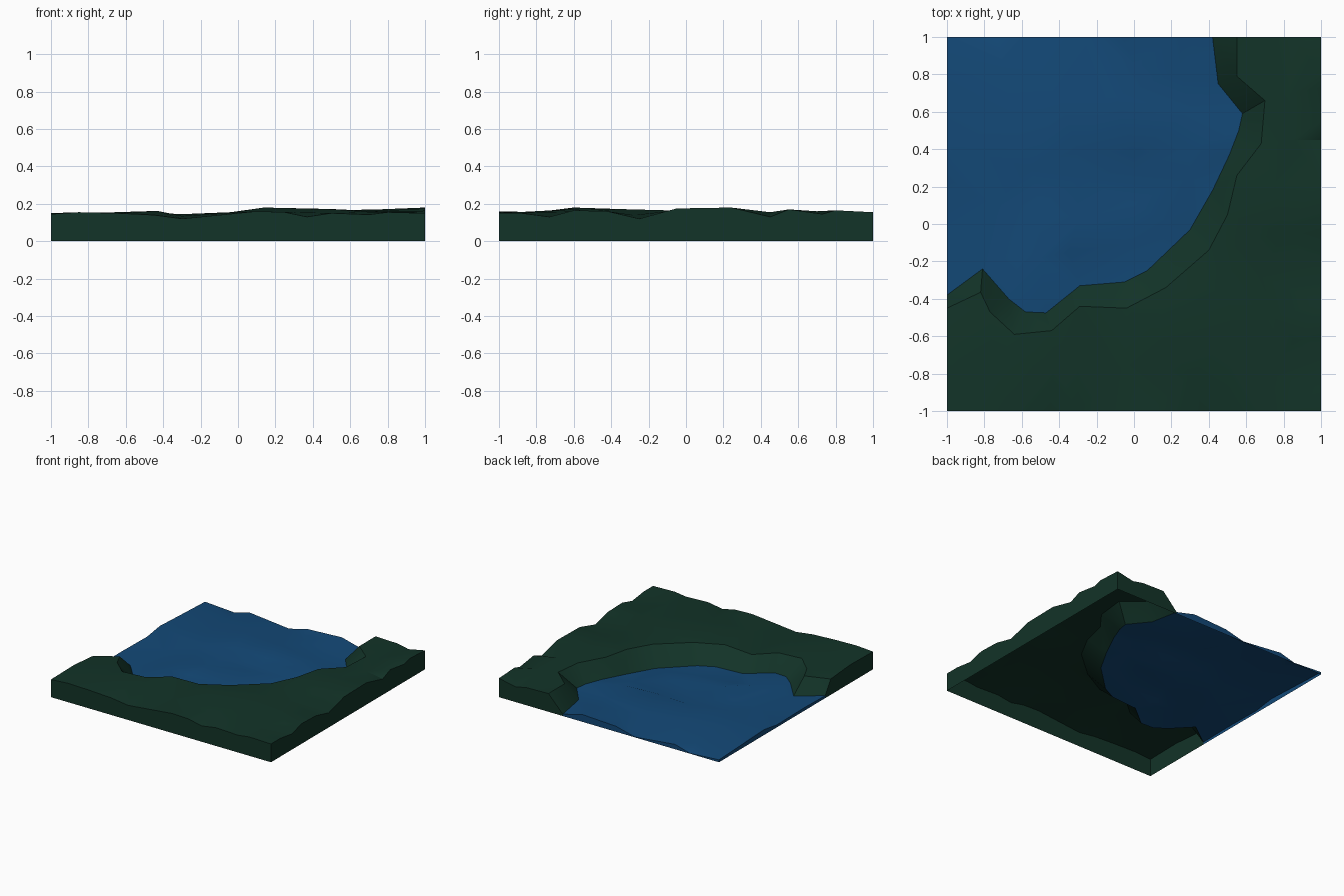
import bpy, bmesh
from mathutils import Vector
from mathutils.geometry import delaunay_2d_cdt

if "Cube" in bpy.data.objects:
    bpy.data.objects.remove(bpy.data.objects["Cube"])


def material(name, color):
    m = bpy.data.materials.new(name)
    m.diffuse_color = (*color, 1)
    m.use_nodes = True
    m.node_tree.nodes["Principled BSDF"].inputs["Base Color"].default_value = m.diffuse_color
    return m


def terrain(name, outline, creases, spots, mat):
    """Triangulated height surface with a skirt on the tile border, open below."""
    pts, edges = [], []

    def add(p):
        if p not in pts:
            pts.append(p)
        return pts.index(p)

    for chain in [outline + outline[:1]] + creases:
        ids = [add(p) for p in chain]
        edges += list(zip(ids, ids[1:]))
    for p in spots:
        add(p)
    flat = [Vector(p[:2]) for p in pts]
    vs, _, faces, orig, _, _ = delaunay_2d_cdt(flat, edges, [], 1, 1e-5)
    bm = bmesh.new()
    verts = [bm.verts.new((v.x, v.y, pts[o[0]][2] if o else 0.1))
             for v, o in zip(vs, orig)]
    for f in faces:
        bm.faces.new([verts[i] for i in f])
    bm.normal_update()
    for f in bm.faces:
        if f.normal.z < 0:
            f.normal_flip()

    # skirt down to the ground along the tile border
    def on_border(e):
        a, b = (v.co for v in e.verts)
        return any(abs(a[i] - b[i]) < 1e-4 and abs(a[i]) > 0.999 for i in (0, 1))

    rim = [e for e in bm.edges if e.is_boundary and on_border(e)]
    ext = bmesh.ops.extrude_edge_only(bm, edges=rim)
    for g in ext["geom"]:
        if isinstance(g, bmesh.types.BMVert):
            g.co.z = 0
    me = bpy.data.meshes.new(name)
    bm.to_mesh(me)
    bm.free()
    me.materials.append(mat)
    ob = bpy.data.objects.new(name, me)
    bpy.context.collection.objects.link(ob)
    bpy.ops.object.select_all(action='DESELECT')
    ob.select_set(True)
    bpy.context.view_layer.objects.active = ob
    bpy.ops.object.shade_smooth_by_angle(angle=0.5)
    return ob


green = material("dark green", (0.0062, 0.0335, 0.021))
blue = material("deep blue", (0.0065, 0.066, 0.185))

# waterline and the top of the bank, from the left edge round to the back edge
shore = [(-1, -.38, .02), (-.81, -.24, .02), (-.67, -.40, .025), (-.58, -.47, .03),
         (-.47, -.475, .03), (-.29, -.33, .03), (-.05, -.31, .03), (.07, -.25, .03),
         (.30, -.03, .03), (.42, .18, .03), (.51, .37, .035), (.56, .50, .035),
         (.58, .59, .03), (.45, .75, .03), (.42, 1, .015)]
bank_top = [(-1, -.45, .13), (-.82, -.365, .14), (-.77, -.47, .145), (-.64, -.59, .15),
            (-.44, -.57, .15), (-.29, -.44, .145), (-.04, -.45, .155), (.17, -.34, .16),
            (.40, -.14, .16), (.50, .05, .165), (.55, .26, .165), (.68, .43, .15),
            (.70, .66, .155), (.55, .79, .15), (.55, 1, .15)]

# land heights along the back, right, front and left tile edges
back = [(.75, 1, .145), (.85, 1, .125)]
right = [(1, y, z) for y, z in [(1, .155), (.8, .165), (.73, .145), (.55, .17), (.45, .13),
                                (.24, .18), (-.05, .175), (-.25, .12), (-.42, .16),
                                (-.6, .165), (-.73, .13), (-.88, .15), (-1, .15)]]
front = [(x, -1, z) for x, z in [(.8, .155), (.7, .142), (.5, .15), (.37, .13), (.25, .155),
                                 (.1, .16), (0, .15), (-.3, .12), (-.45, .14),
                                 (-.65, .15), (-.85, .155)]]
left = [(-1, -1, .145), (-1, -.7, .15)]
land_spots = [(.14, -.6, .18), (.5, -.36, .172), (.52, -.62, .17), (.68, -.28, .14),
              (.75, -.5, .16), (.86, -.62, .14), (.72, -.8, .155), (.8, -.05, .165),
              (.75, .2, .17), (.85, .45, .155), (.83, .7, .16), (.3, -.8, .155),
              (-.05, -.75, .15), (-.3, -.75, .135), (-.43, -.75, .162),
              (-.75, -.78, .152), (.55, -.1, .165)]
terrain("land", shore + bank_top[::-1][:1] + back + right + front + left + bank_top[:1],
        [bank_top], land_spots, green)

# wavy water in the bay
water_back = [(x, 1, z) for x, z in [(.245, .06), (-.064, .045), (-.236, .003),
                                     (-.6, .04), (-.736, .003), (-1, .02)]]
water_left = [(-1, y, z) for y, z in [(.75, .03), (.415, .045), (.247, .02), (-.1, .025)]]
crest = [(-.6, -.15, .04), (-.5, -.18, .05), (-.3, .02, .06), (0, .11, .06), (.2, .0, .045)]
trough = [(-.5, .1, .03), (-.3, .25, .03), (0, .29, .03), (.3, .25, .03)]
swell = [(-.55, .3, .045), (-.3, .4, .06), (0, .38, .06), (.3, .4, .06)]
water_spots = [(-.35, -.15, .035), (0, -.1, .03), (-.65, .55, .035), (-.4, .65, .055),
               (-.1, .68, .03), (.25, .82, .055), (.3, .6, .03), (-.7, .85, .03),
               (-.75, .1, .03), (0, .85, .04)]
terrain("water", shore + water_back + water_left, [crest, trough, swell], water_spots, blue)
